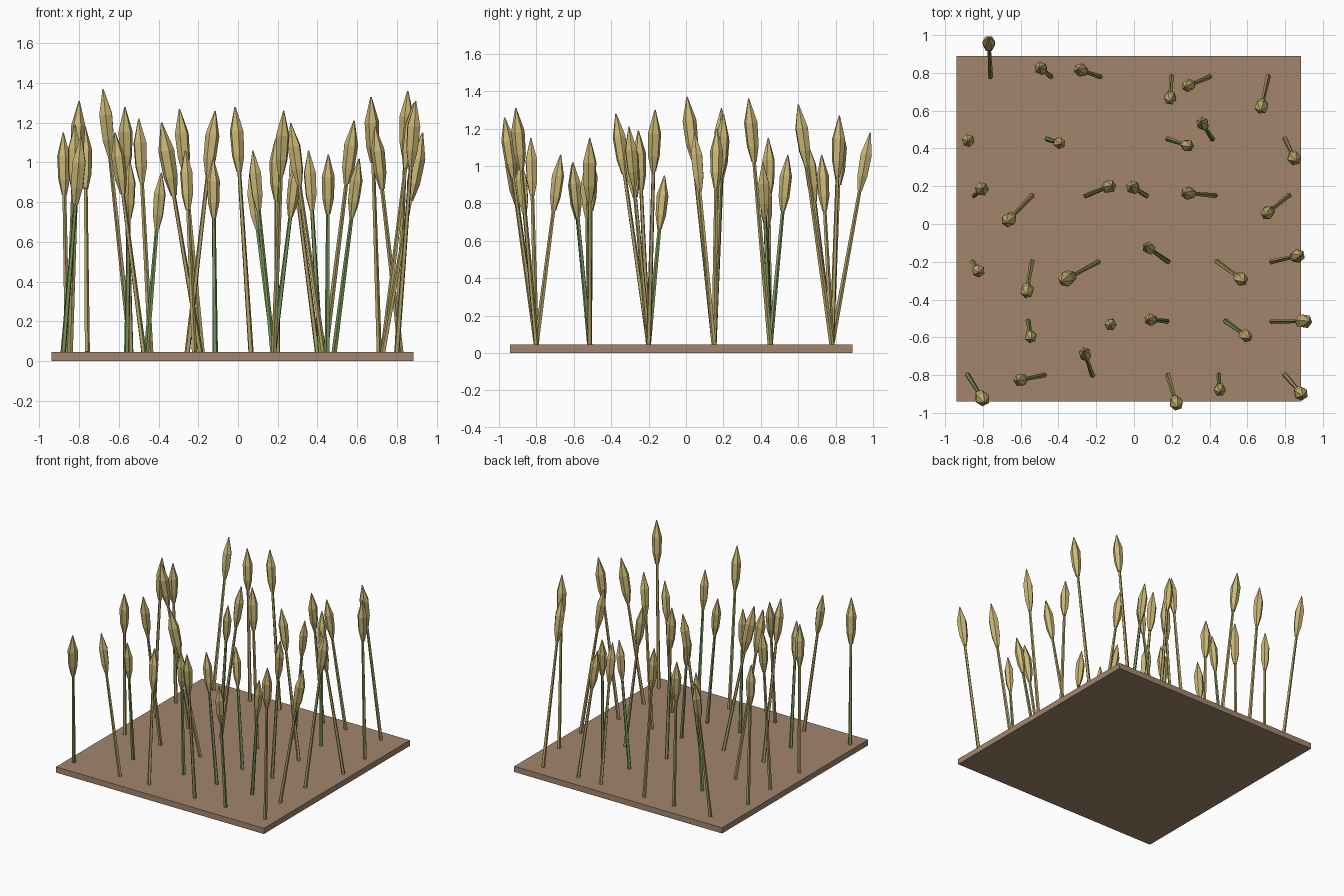
import bpy, bmesh, math
from mathutils import Vector

if "Cube" in bpy.data.objects:
    bpy.data.objects.remove(bpy.data.objects["Cube"])


def material(name, col):
    m = bpy.data.materials.new(name)
    m.diffuse_color = (*col, 1)
    m.use_nodes = True
    m.node_tree.nodes["Principled BSDF"].inputs["Base Color"].default_value = m.diffuse_color
    return m


SOIL = material("brown soil", (0.36, 0.235, 0.15))
STRAW = material("straw stem", (0.46, 0.37, 0.13))
GREEN = material("green stem", (0.20, 0.32, 0.11))
GRAIN = material("golden grain", (0.60, 0.48, 0.18))


def finish(bm, name, mat):
    bmesh.ops.recalc_face_normals(bm, faces=bm.faces)
    me = bpy.data.meshes.new(name)
    bm.to_mesh(me)
    bm.free()
    me.materials.append(mat)
    ob = bpy.data.objects.new(name, me)
    bpy.context.collection.objects.link(ob)


def lathe(name, start, end, profile, sides, mat, turn=0.0):
    # rings of (fraction along axis, radius) swept from start to end
    bm = bmesh.new()
    axis = end - start
    rot = Vector((0, 0, 1)).rotation_difference(axis)
    rings = []
    for t, r in profile:
        c = start + axis * t
        rings.append([bm.verts.new(c + rot @ Vector((
            r * math.cos(turn + math.tau * i / sides),
            r * math.sin(turn + math.tau * i / sides), 0))) for i in range(sides)])
    for a, b in zip(rings, rings[1:]):
        for i in range(sides):
            j = (i + 1) % sides
            bm.faces.new((a[i], a[j], b[j], b[i]))
    bm.faces.new(rings[0][::-1])
    bm.faces.new(rings[-1])
    finish(bm, name, mat)


# soil slab
bm = bmesh.new()
bmesh.ops.create_cube(bm, size=1)
for v in bm.verts:
    v.co = Vector((v.co.x * 1.825 - 0.0275, v.co.y * 1.83 - 0.025, (v.co.z + 0.5) * 0.045))
finish(bm, "soil_slab", SOIL)

# planted rows, back to front: row y, then stalks as (foot x, tip x, tip y, tip z)
ROWS = [
    (0.78, [(-.76, -.77, .985, 1.18), (-.44, -.50, .83, 1.22), (-.18, -.295, .82, 1.27),
            (.20, .19, .65, 1.12), (.40, .27, .725, 1.06), (.71, .67, .60, 1.33)]),
    (0.45, [(-.86, -.88, .44, 1.15), (-.46, -.385, .425, .95), (.18, .30, .41, 1.02),
            (.415, .355, .545, 1.06), (.80, .855, .335, 1.36)]),
    (0.15, [(-.845, -.80, .19, 1.31), (-.54, -.68, .005, 1.37), (-.255, -.115, .205, 1.26),
            (.065, -.015, .20, 1.28), (.43, .265, .165, 1.20), (.82, .69, .045, 1.18)]),
    (-0.2, [(-.855, -.82, -.255, 1.19), (-.54, -.57, -.375, 1.28), (-.19, -.385, -.305, 1.20),
            (.18, .06, -.115, .95), (.44, .585, -.305, 1.21), (.73, .885, -.165, 1.30)]),
    (-0.515, [(-.56, -.545, -.61, 1.01), (-.115, -.125, -.535, 1.02), (.175, .075, -.505, 1.06),
              (.485, .61, -.605, 1.02), (.73, .93, -.515, 1.15)]),
    (-0.8, [(-.88, -.79, -.945, 1.13), (-.475, -.62, -.83, 1.15), (-.22, -.265, -.67, 1.06),
            (.18, .23, -.97, 1.26), (.45, .455, -.89, 1.04), (.80, .895, -.91, 1.31)]),
]
HEAD = [(0, .013), (.25, .030), (.62, .034), (1, .003)]
PLUMP = {19: 1.2, 27: 1.12, 28: 1.12}   # stalks with bigger heads
RIPE = {3, 4, 30}                       # short stalks that are already straw coloured

n = 0
for row_y, stalks in ROWS:
    for foot_x, tx, ty, tz in stalks:
        foot, tip = Vector((foot_x, row_y, 0.045)), Vector((tx, ty, tz))
        size = PLUMP.get(n, 0.55 + 0.4 * tz)
        neck = tip - (tip - foot).normalized() * 0.31 * size
        green = tz < 1.14 and n not in RIPE
        lathe(f"stem_{n}", foot, neck, [(0, .014), (1, .010)], 5, GREEN if green else STRAW, n)
        lathe(f"grain_head_{n}", neck, tip, [(t, r * size) for t, r in HEAD], 6, GRAIN, n * 1.7)
        n += 1
